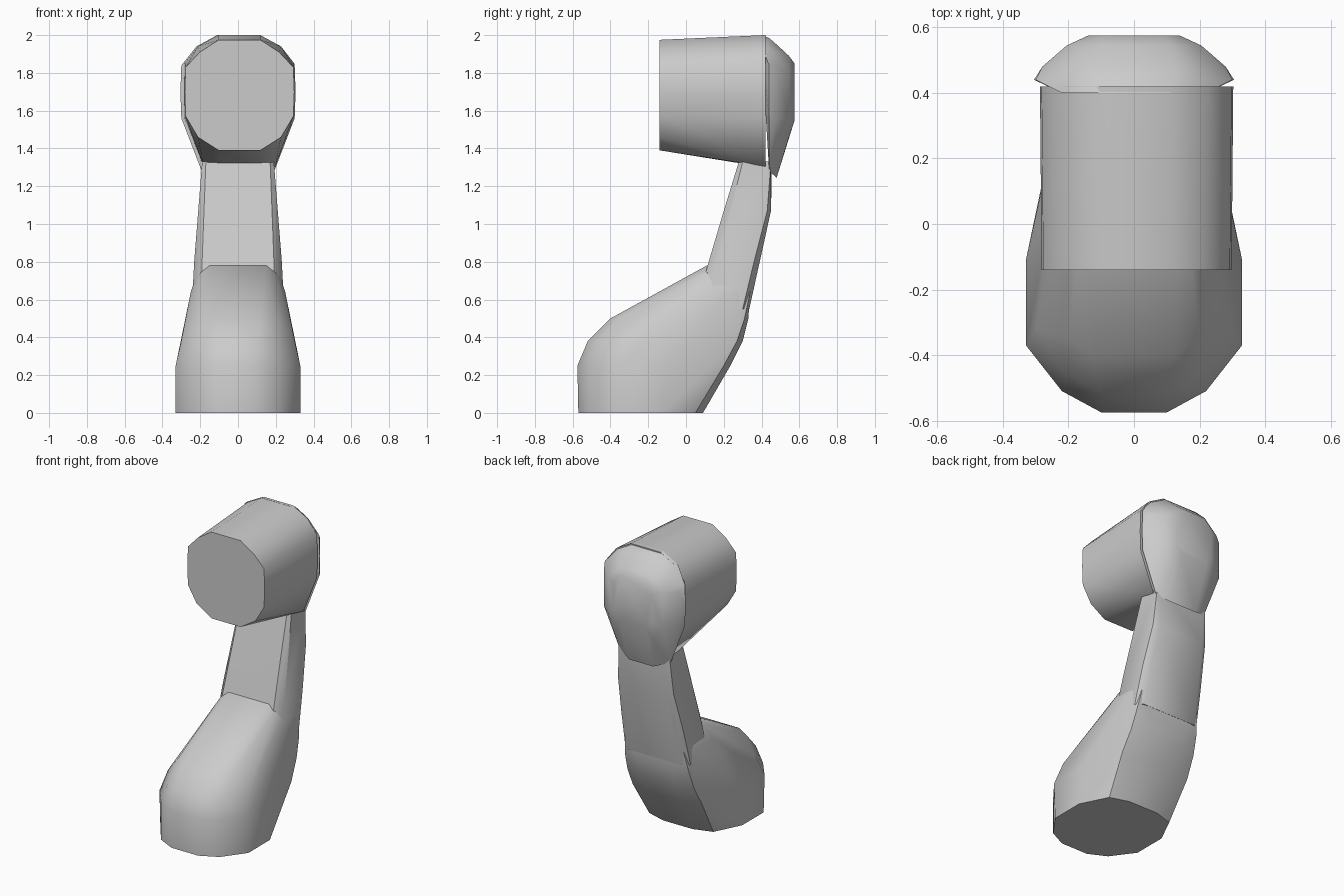
import bpy
import bmesh
from math import radians

cube = bpy.data.objects.get("Cube")
if cube:
    bpy.data.objects.remove(cube, do_unlink=True)

grey = bpy.data.materials.new("plain grey")
grey.use_nodes = True
colour = (0.6, 0.6, 0.6, 1)
grey.diffuse_color = colour
grey.node_tree.nodes["Principled BSDF"].inputs["Base Color"].default_value = colour


def shell(name, half, shift=0.0):
    """Faceted solid wrapped round points mirrored across x."""
    bm = bmesh.new()
    for x, y, z in half:
        for side in (-1, 1):
            bm.verts.new((side * x + shift, y, z))
    bmesh.ops.convex_hull(bm, input=bm.verts)
    loose = [v for v in bm.verts if not v.link_faces]
    bmesh.ops.delete(bm, geom=loose, context='VERTS')
    bmesh.ops.dissolve_limit(bm, angle_limit=radians(1), verts=bm.verts, edges=bm.edges)
    bmesh.ops.recalc_face_normals(bm, faces=bm.faces)
    mesh = bpy.data.meshes.new(name)
    bm.to_mesh(mesh)
    bm.free()
    mesh.materials.append(grey)
    obj = bpy.data.objects.new(name, mesh)
    bpy.context.collection.objects.link(obj)
    bpy.ops.object.select_all(action='DESELECT')
    obj.select_set(True)
    bpy.context.view_layer.objects.active = obj
    bpy.ops.object.shade_smooth_by_angle(angle=radians(38))
    return obj


def at_height(z, outline):
    return [(x, y, z) for x, y in outline]


def at_depth(y, outline):
    return [(x, y, z) for x, z in outline]


# Foot: octagonal underside, rounded toe, sloping up to the neck
shell("base",
      at_height(0, [(.1, -.57), (.22, -.51), (.33, -.36), (.33, -.13), (.24, .05), (.11, .09)])
      + at_height(.25, [(.1, -.575), (.22, -.51), (.33, -.37), (.33, -.11), (.26, .2), (.12, .235)])
      + at_height(.38, [(.1, -.52), (.2, -.46), (.3, -.32), (.3, 0), (.25, .27), (.13, .3)])
      + at_height(.5, [(.12, -.4), (.2, -.35), (.275, -.15), (.275, .15), (.24, .31), (.14, .33)])
      + at_height(.64, [(.25, .06), (.25, .25), (.22, .34)])
      + [(.15, .11, .78), (.2, .1, .74), (.23, .15, .7), (.2, .32, .76)])

# Neck: slim chamfered column leaning back
shell("neck",
      at_height(.55, [(.2, .05), (.245, .11), (.245, .3), (.2, .335)])
      + at_height(.8, [(.19, .12), (.232, .17), (.232, .36), (.19, .39)])
      + at_height(1.07, [(.18, .2), (.208, .235), (.208, .43), (.17, .45)])
      + at_height(1.33, [(.17, .28), (.19, .3), (.19, .45), (.15, .455)]))

# Barrel of the head, flaring slightly to the back
shell("head_barrel",
      at_depth(-.14, [(.11, 1.975), (.21, 1.91), (.285, 1.83), (.29, 1.7),
                      (.285, 1.57), (.22, 1.46), (.11, 1.39)])
      + at_depth(.42, [(.11, 2), (.22, 1.94), (.29, 1.85), (.295, 1.7),
                       (.29, 1.56), (.19, 1.305), (.08, 1.3)]), .008)

# Rounded cap closing the back of the head
shell("head_cap",
      at_depth(.4, [(.11, 2), (.22, 1.94)])
      + at_depth(.44, [(.12, 1.985), (.22, 1.93), (.3, 1.84), (.305, 1.7),
                       (.3, 1.56), (.2, 1.3), (.19, 1.28)])
      + at_depth(.48, [(.12, 1.95), (.28, 1.8), (.28, 1.56), (.09, 1.245)])
      + at_depth(.545, [(.11, 1.89), (.205, 1.8), (.205, 1.56), (.14, 1.46)])
      + at_depth(.575, [(.09, 1.85), (.14, 1.78), (.14, 1.6), (.1, 1.55)]))
